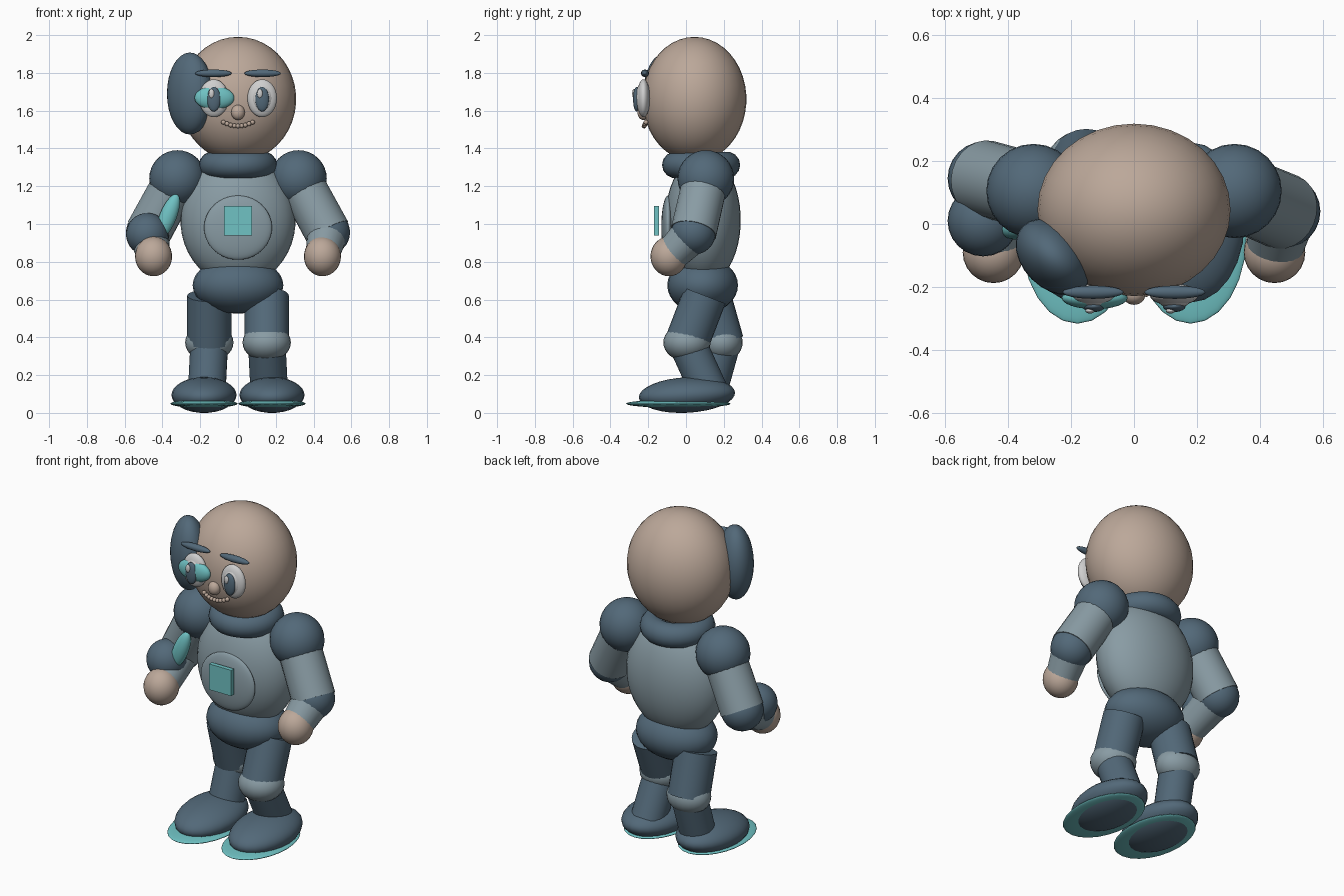
import bpy
import math
from mathutils import Vector

if "Cube" in bpy.data.objects:
    bpy.data.objects.remove(bpy.data.objects["Cube"])


def material(name, rgb):
    m = bpy.data.materials.new(name)
    m.diffuse_color = (*rgb, 1)
    m.use_nodes = True
    m.node_tree.nodes["Principled BSDF"].inputs["Base Color"].default_value = m.diffuse_color
    return m


SKIN = material("skin", (0.50, 0.39, 0.32))
NAVY = material("slate blue", (0.085, 0.14, 0.19))
GREY = material("blue grey", (0.25, 0.33, 0.37))
TEAL = material("teal", (0.16, 0.54, 0.55))
WHITE = material("eye white", (0.62, 0.62, 0.62))


def finish(name, mat):
    o = bpy.context.object
    o.name = name
    o.data.materials.append(mat)
    bpy.ops.object.shade_smooth_by_angle(angle=math.radians(35))
    return o


def ball(name, mat, loc, radii, rot=(0, 0, 0), segs=24):
    """Ellipsoid; rotation in degrees."""
    bpy.ops.mesh.primitive_uv_sphere_add(segments=segs, ring_count=segs * 2 // 3, location=loc,
                                         rotation=[math.radians(a) for a in rot])
    o = bpy.context.object
    o.scale = radii if isinstance(radii, tuple) else (radii,) * 3
    return finish(name, mat)


def limb(name, mat, a, b, r1, r2):
    """Tapered round limb from point a to point b."""
    a, b = Vector(a), Vector(b)
    d = b - a
    bpy.ops.mesh.primitive_cone_add(vertices=24, radius1=r1, radius2=r2, depth=d.length,
                                    location=(a + b) / 2,
                                    rotation=d.to_track_quat('Z', 'Y').to_euler())
    return finish(name, mat)


# Head and the pad on one side of it
ball("head", SKIN, (0, 0.045, 1.67), (0.308, 0.275, 0.33), segs=32)
ball("ear_pad", NAVY, (-0.255, -0.105, 1.70), (0.14, 0.10, 0.217), (0, 0, -45))

# Face
for side, label in ((-1, "left"), (1, "right")):
    x = 0.128 * side
    ball(label + "_eye_rim", WHITE, (x, -0.225, 1.675), (0.078, 0.035, 0.10))
    ball(label + "_eyeball", WHITE, (x, -0.235, 1.675), (0.056, 0.034, 0.075))
    ball(label + "_pupil", NAVY, (x, -0.262, 1.67), (0.036, 0.018, 0.065))
    ball(label + "_eye_glint", WHITE, (x - 0.012, -0.276, 1.70), (0.015, 0.009, 0.024), segs=12)
    ball(label + "_eyebrow", NAVY, (x + 0.002 * side, -0.217, 1.807), (0.097, 0.021, 0.02))
ball("eye_lens", TEAL, (-0.125, -0.235, 1.677), (0.105, 0.036, 0.062))
ball("nose", SKIN, (0, -0.225, 1.60), (0.036, 0.032, 0.04))
for i in range(9):
    t = (i - 4) / 4
    ball("smile_bead", SKIN, (0.077 * t, -0.222 + 0.01 * t * t, 1.528 + 0.02 * t * t),
         0.0125, segs=12)

# Neck ring and body
bpy.ops.mesh.primitive_torus_add(major_segments=28, minor_segments=14, location=(0, 0.08, 1.322),
                                 major_radius=0.137, minor_radius=0.07)
finish("neck_ring", NAVY)
ball("torso", GREY, (0, 0.09, 1.03), (0.305, 0.20, 0.345), segs=32)
ball("chest_disc", GREY, (0, -0.095, 0.99), (0.18, 0.036, 0.17), segs=32)
bpy.ops.mesh.primitive_cube_add(size=1, location=(0, -0.157, 1.026))
bpy.context.object.scale = (0.147, 0.026, 0.155)
finish("chest_panel", TEAL)
ball("pelvis", NAVY, (0, 0.088, 0.685), (0.24, 0.187, 0.15))

# Arms: one elbow swings slightly back
for side, label, elbow_y in ((-1, "left", 0.145), (1, "right", 0.04)):
    shoulder = (0.32 * side, 0.105, 1.25)
    elbow = (0.475 * side, elbow_y, 0.965)
    wrist = (0.447 * side, -0.08, 0.845)
    ball(label + "_shoulder", NAVY, shoulder, 0.15)
    limb(label + "_upper_arm", GREY, shoulder, elbow, 0.12, 0.122)
    ball(label + "_elbow", NAVY, elbow, 0.118)
    limb(label + "_forearm", GREY, elbow, wrist, 0.108, 0.09)
    ball(label + "_hand", SKIN, (0.447 * side, -0.09, 0.838), (0.098, 0.098, 0.105))
ball("left_arm_guard", NAVY, (-0.48, 0.01, 0.955), 0.113)
ball("left_arm_stripe", TEAL, (-0.37, -0.015, 1.05), (0.045, 0.035, 0.125), (0, 22, 0))

# Legs: mid-stride, one knee forward and one back
for side, label, hip_y, knee_y in ((-1, "left", 0.12, 0.19), (1, "right", 0.10, 0.005)):
    x = 0.152 * side
    knee = (x, knee_y, 0.382)
    limb(label + "_thigh", NAVY, (x, hip_y, 0.63), knee, 0.117, 0.117)
    ball(label + "_knee", GREY, knee, (0.128, 0.125 if side > 0 else 0.11, 0.10))
    limb(label + "_shin", NAVY, knee, (0.165 * side, 0.12, 0.13), 0.10, 0.10)
    ball(label + "_shoe", NAVY, (0.18 * side, 0.005, 0.104), (0.172, 0.255, 0.094), (3, 0, 0))
    ball(label + "_sole", TEAL, (0.18 * side, -0.04, 0.058), (0.178, 0.277, 0.022))

# Stand the figure on the floor
bpy.context.view_layer.update()
low = min((o.matrix_world @ v.co).z for o in bpy.data.objects if o.type == 'MESH'
          for v in o.data.vertices)
for o in bpy.data.objects:
    o.location.z -= low
